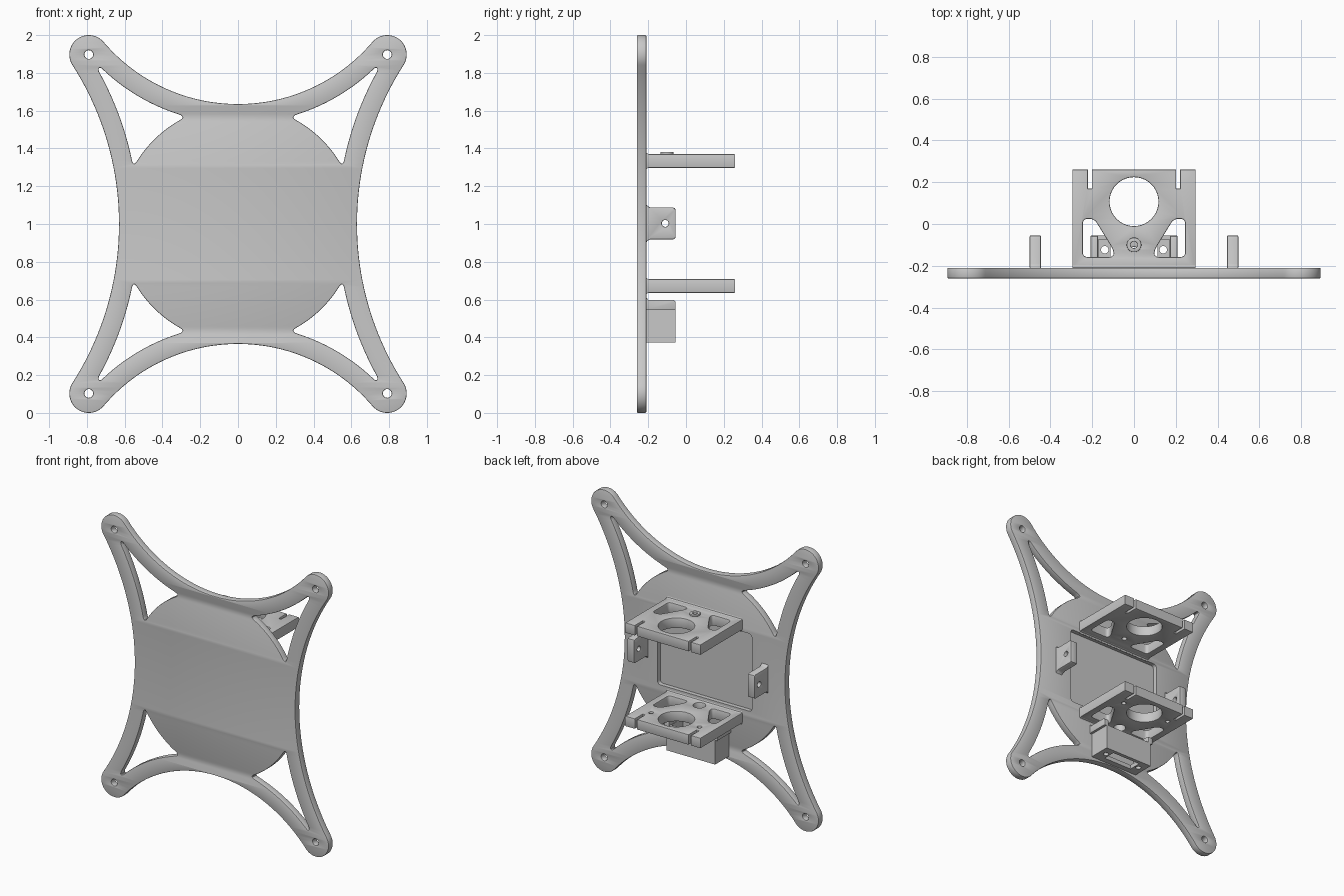
import bpy, bmesh, math
from math import pi, sin, cos, atan2
from mathutils import Vector, Matrix
from mathutils.geometry import intersect_sphere_sphere_2d as meet

cube = bpy.data.objects.get("Cube")
if cube:
    bpy.data.objects.remove(cube, do_unlink=True)

grey = bpy.data.materials.new("plain grey")
grey.use_nodes = True
grey.diffuse_color = (0.58, 0.58, 0.58, 1)
grey.node_tree.nodes["Principled BSDF"].inputs["Base Color"].default_value = grey.diffuse_color

FLAT = Matrix.Identity(4)                                   # outline in x, y
UPRIGHT = Matrix.Rotation(pi / 2, 4, 'X')                   # outline in x, z
SIDEWAYS = Matrix(((0, 0, 1, 0), (1, 0, 0, 0), (0, 1, 0, 0), (0, 0, 0, 1)))  # outline in y, z


def sheet(name, outlines, thick, at, turn=FLAT, soft=0.0):
    """Extrude a closed outline with holes, centred on its mid plane."""
    cu = bpy.data.curves.new(name, 'CURVE')
    cu.dimensions, cu.fill_mode = '2D', 'BOTH'
    cu.extrude = thick / 2 - soft
    cu.bevel_depth, cu.offset, cu.bevel_resolution = soft, -soft, 1
    for pts in outlines:
        sp = cu.splines.new('POLY')
        sp.points.add(len(pts) - 1)
        for p, q in zip(sp.points, pts):
            p.co = (q[0], q[1], 0, 1)
        sp.use_cyclic_u = True
    temp = bpy.data.objects.new("temp", cu)
    bpy.context.collection.objects.link(temp)
    bpy.context.view_layer.update()
    me = bpy.data.meshes.new_from_object(temp.evaluated_get(bpy.context.evaluated_depsgraph_get()))
    bpy.data.objects.remove(temp, do_unlink=True)
    me.transform(Matrix.Translation(at) @ turn)
    bm = bmesh.new()
    bm.from_mesh(me)
    bmesh.ops.remove_doubles(bm, verts=bm.verts, dist=1e-5)
    bmesh.ops.recalc_face_normals(bm, faces=bm.faces)
    bm.to_mesh(me)
    bm.free()
    me.materials.clear()
    me.materials.append(grey)
    me.name = name
    ob = bpy.data.objects.new(name, me)
    bpy.context.collection.objects.link(ob)
    return ob


def arc(c, r, a, b, n=24):
    return [Vector((c[0] + r * cos(a + (b - a) * i / n), c[1] + r * sin(a + (b - a) * i / n)))
            for i in range(n + 1)]


def circle(x, y, r):
    return arc((x, y), r, 0, 2 * pi, 40)[:-1]


def rect(x0, y0, x1, y1):
    return [(x0, y0), (x1, y0), (x1, y1), (x0, y1)]


def bend(a, p, b, steps=(0, .25, .5, .75, 1)):
    """Short curve from a to b, pulled towards p."""
    return [a.lerp(p, t).lerp(p.lerp(b, t), t) for t in steps]


def rounded(pts, d):
    """Round every corner by a short curve reaching d along both edges."""
    pts, out = [Vector(p) for p in pts], []
    for i, p in enumerate(pts):
        before, after = pts[i - 1] - p, pts[(i + 1) % len(pts)] - p
        out += bend(p + before.normalized() * min(d, before.length * .45), p,
                    p + after.normalized() * min(d, after.length * .45))
    return out


def mirror(pts, sx, sy=1):
    return [(p[0] * sx, p[1] * sy) for p in pts]


def angle(v):
    return atan2(v.y, v.x)


# Back plate outline: four round ears joined by tangent arcs
K, EAR, TOP, SIDE = Vector((.79, .897)), .103, .635, .63
zc = (K.length_squared - (TOP - EAR) ** 2) / (2 * (K.y - TOP + EAR))
xc = (K.length_squared - (SIDE - EAR) ** 2) / (2 * (K.x - SIDE + EAR))
C, D = Vector((0, zc)), Vector((xc, 0))
quarter = (arc(C, zc - TOP, -pi / 2, angle(K - C))
           + arc(K, EAR, angle(C - K), angle(D - K))[1:-1]
           + arc(D, xc - SIDE, angle(K - D), pi))
outline = (quarter[:-1] + mirror(quarter, 1, -1)[:0:-1]
           + mirror(quarter, -1, -1)[:-1] + mirror(quarter, -1)[:0:-1])

# Three-sided window between the rim arcs and the central disc; the rim arcs meet at the ear centre
rings = [(C, zc - TOP + EAR), (D, xc - SIDE + EAR), (Vector((0, 0)), .63)]
inner = max(meet(*rings[0], *rings[2]), key=sum)
outer = max(meet(*rings[1], *rings[2]), key=sum)
corners = [inner, K, outer]
trims = [.04, .098, .04]
edges = []
for i, (c, r) in enumerate(rings):
    j = (i + 1) % 3
    p, q = corners[i], corners[j]
    a, b = angle(p - c), angle(q - c)
    b += 2 * pi * round((a - b) / (2 * pi))
    edges.append([v for v in arc(c, r, a, b, 80)
                  if (v - p).length > trims[i] and (v - q).length > trims[j]])
window = []
for i, edge in enumerate(edges):
    j = (i + 1) % 3
    start, end = edge[-1], edges[j][0]
    pull = start.lerp(end, .5).lerp(corners[j], .25 if j == 1 else 1)
    window += edge + bend(start, pull, end, (.2, .4, .6, .8))

signs = [(1, 1), (-1, 1), (-1, -1), (1, -1)]
holes = [mirror(window, *s) for s in signs] + [circle(K.x * a, K.y * b, .023) for a, b in signs]
plate = sheet("back_plate", [outline] + holes, .05, (0, -.235, 1), UPRIGHT, .005)

# Shallow rectangular pocket in the rear of the plate
cutter = sheet("pocket_cutter", [rounded(rect(-.37, .735, .37, 1.285), .025)], .06, (0, -.21, 0), UPRIGHT)
cutter.hide_render = True
mod = plate.modifiers.new("pocket", 'BOOLEAN')
mod.operation, mod.solver, mod.object = 'DIFFERENCE', 'EXACT', cutter
bpy.context.view_layer.update()
cut = bpy.data.meshes.new_from_object(plate.evaluated_get(bpy.context.evaluated_depsgraph_get()))
plate.modifiers.clear()
plate.data = cut
bpy.data.objects.remove(cutter, do_unlink=True)

# Two shelves with slots, a round opening and corner cutouts
half = [(.295, -.215), (.295, .26), (.22, .26), (.22, .17), (.202, .17), (.202, .26)]
shelf = half + mirror(half, -1)[::-1]
cutout = rounded([(.245, -.158), (.245, .025), (.19, .025), (.098, -.125), (.098, -.158)], .024)
common = [shelf, circle(0, .107, .117), cutout, mirror(cutout, -1)]
extra = {"upper": [circle(0, -.1, .016)],
         "lower": [circle(0, -.15, .04), circle(.19, .12, .014), circle(-.19, .12, .014)]}
for level, z in (("upper", 1.334), ("lower", .672)):
    sheet(level + "_shelf", common + extra[level], .073, (0, 0, z), FLAT, .005)
    for s, edge in ((1, "upper"), (-1, "lower")):
        e = z + s * .035
        sheet(f"{level}_shelf_{edge}_fillet",
              [[(-.212, e), (-.195, e), (-.207, e + s * .005), (-.212, e + s * .017)]],
              .588, (0, 0, 0), SIDEWAYS)
sheet("upper_boss", [circle(0, -.1, .035), circle(0, -.1, .016)], .014, (0, 0, 1.375), FLAT, .003)

# Side tabs with a screw hole and a flared root
profile = [(-.212, .9), (-.203, .912), (-.19, .918), (-.07, .918), (-.058, .923), (-.055, .932)]
tab = profile + [(y, 2.006 - z) for y, z in profile[::-1]]
for side, s in (("left", 1), ("right", -1)):
    sheet(side + "_tab", [tab, circle(-.11, 1.003, .018)], .054, (s * .472, 0, 0), SIDEWAYS, .005)

# Open box under the lower shelf, with a slotted floor and upper lips
outer_wall = rect(-.19, -.215, .19, -.055)
sheet("box_floor", [outer_wall, rect(-.112, -.17, .112, -.08),
                    circle(.14, -.123, .018), circle(-.14, -.123, .018)], .03, (0, 0, .388))
sheet("box_walls", [outer_wall, rect(-.17, -.21, .17, -.075)], .15, (0, 0, .475))
lip = [(-.212, .545), (-.055, .545), (-.055, .585), (-.06, .594), (-.07, .598), (-.2, .598), (-.212, .615)]
for side, s in (("left", 1), ("right", -1)):
    sheet(side + "_box_lip", [lip], .035, (s * .19, 0, 0), SIDEWAYS, .003)

# Smooth the round walls, keep the edges crisp
bpy.ops.object.select_all(action='DESELECT')
for ob in bpy.context.collection.objects:
    if ob.type == 'MESH' and grey.name in ob.data.materials:
        ob.select_set(True)
        bpy.context.view_layer.objects.active = ob
bpy.ops.object.shade_smooth_by_angle(angle=math.radians(30))
